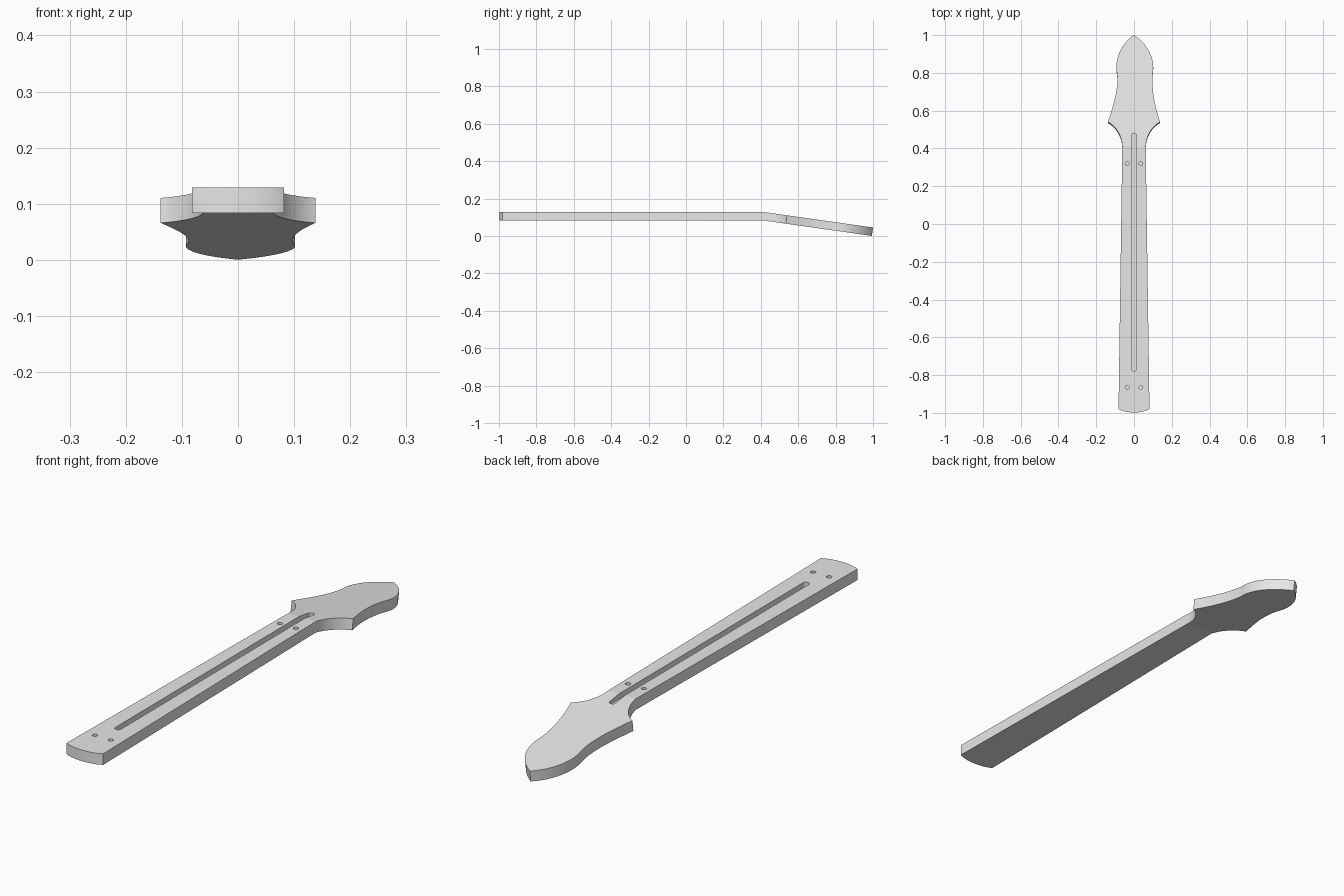
import bpy, bmesh, math
from mathutils import Vector
from mathutils.geometry import interpolate_bezier

cube = bpy.data.objects.get("Cube")
if cube:
    bpy.data.objects.remove(cube, do_unlink=True)

TOP, THICK, BEND = 0.129, 0.045, 0.41
SLOPE = 0.1424
ANGLE = math.atan(SLOPE)

grey = bpy.data.materials.new("plain grey")
grey.use_nodes = True
grey.diffuse_color = (0.8, 0.8, 0.8, 1)
grey.node_tree.nodes["Principled BSDF"].inputs["Base Color"].default_value = (0.8, 0.8, 0.8, 1)


def curve(a, b, c, d, steps=24):
    """Points along a plan curve, without its first point."""
    return interpolate_bezier(*[Vector((*p, 0)) for p in (a, b, c, d)], steps + 1)[1:]


def head_side(side, trim):
    """One edge of the headstock, from the bend to the tip."""
    waist, cheek = (0.097 - trim, 0.77), (0.102 - trim, 0.83)
    pts = [Vector((0.062, BEND, 0))]
    pts += curve((0.062, BEND), (0.064, 0.47), (0.098, 0.52), (0.138, 0.54))
    pts += curve((0.138, 0.54), (0.112, 0.62), (0.097 - trim, 0.69), waist)
    pts += curve(waist, (waist[0], 0.79), (cheek[0], 0.81), cheek, 8)
    pts += curve(cheek, (cheek[0], 0.9), (0.055, 0.965), (0, 1))
    return [Vector((side * p.x, p.y, 0)) for p in pts]


def lower(p):
    """The underside point below a top point, square to the tilted head."""
    if p.y > BEND + 0.0001:
        return p - THICK * Vector((0, math.sin(ANGLE), math.cos(ANGLE)))
    shift = THICK * math.tan(ANGLE / 2) if p.y > BEND - 0.0001 else 0
    return p - Vector((0, shift, THICK))


def make_object(name, bm):
    bmesh.ops.recalc_face_normals(bm, faces=bm.faces)
    mesh = bpy.data.meshes.new(name)
    bm.to_mesh(mesh)
    bm.free()
    mesh.materials.append(grey)
    obj = bpy.data.objects.new(name, mesh)
    bpy.context.collection.objects.link(obj)
    return obj


# Neck and tilted headstock as one solid
right = head_side(1, 0)
left = head_side(-1, 0.009)[::-1]
heel = curve((-0.082, -0.98), (-0.04, -1.004), (0.04, -1.004), (0.082, -0.98))
outline = right + left[1:] + [Vector((-0.082, -0.98, 0))] + heel
for p in outline:
    p.z = TOP - SLOPE * max(0, p.y - BEND)

bm = bmesh.new()
upper = [bm.verts.new(p) for p in outline]
under = [bm.verts.new(lower(p)) for p in outline]
split = len(right) + len(left) - 2
for ring in (upper, under):
    bm.faces.new(ring[:split + 1])
    bm.faces.new(ring[split:] + ring[:1])
for i in range(len(outline)):
    j = (i + 1) % len(outline)
    bm.faces.new((upper[i], upper[j], under[j], under[i]))
neck = make_object("neck_and_headstock", bm)


def pocket(name, x, y0, y1, radius, floor):
    """Round-ended cutter reaching down to the floor height."""
    bm = bmesh.new()
    ring = []
    for y, start in ((y1 - radius, 0), (y0 + radius, math.pi)):
        for k in range(32):
            a = start + math.pi * k / 32 if y1 - y0 <= 2 * radius + 0.0001 else start + math.pi * k / 31
            ring.append(bm.verts.new((x + radius * math.cos(a), y + radius * math.sin(a), floor)))
    base = bm.faces.new(ring)
    ext = bmesh.ops.extrude_face_region(bm, geom=[base])
    top = [v for v in ext["geom"] if isinstance(v, bmesh.types.BMVert)]
    bmesh.ops.translate(bm, verts=top, vec=(0, 0, 0.1))
    cutter = make_object(name, bm)
    cutter.hide_render = True
    return cutter


# Rod channel and four blind screw holes
cutters = [pocket("channel_cutter", 0, -0.78, 0.48, 0.013, TOP - 0.022)]
for y in (0.32, -0.865):
    for x in (-0.036, 0.036):
        cutters.append(pocket("hole_cutter", x, y - 0.01, y + 0.01, 0.01, TOP - 0.022))

bpy.ops.object.select_all(action="DESELECT")
neck.select_set(True)
bpy.context.view_layer.objects.active = neck
for cutter in cutters:
    mod = neck.modifiers.new("cut", "BOOLEAN")
    mod.operation = "DIFFERENCE"
    mod.solver = "EXACT"
    mod.object = cutter
    bpy.ops.object.modifier_apply(modifier=mod.name)
for cutter in cutters:
    bpy.data.objects.remove(cutter, do_unlink=True)

# Smooth curved walls, with the bend and rims kept crisp
bpy.ops.object.shade_smooth_by_angle(angle=math.radians(7))
